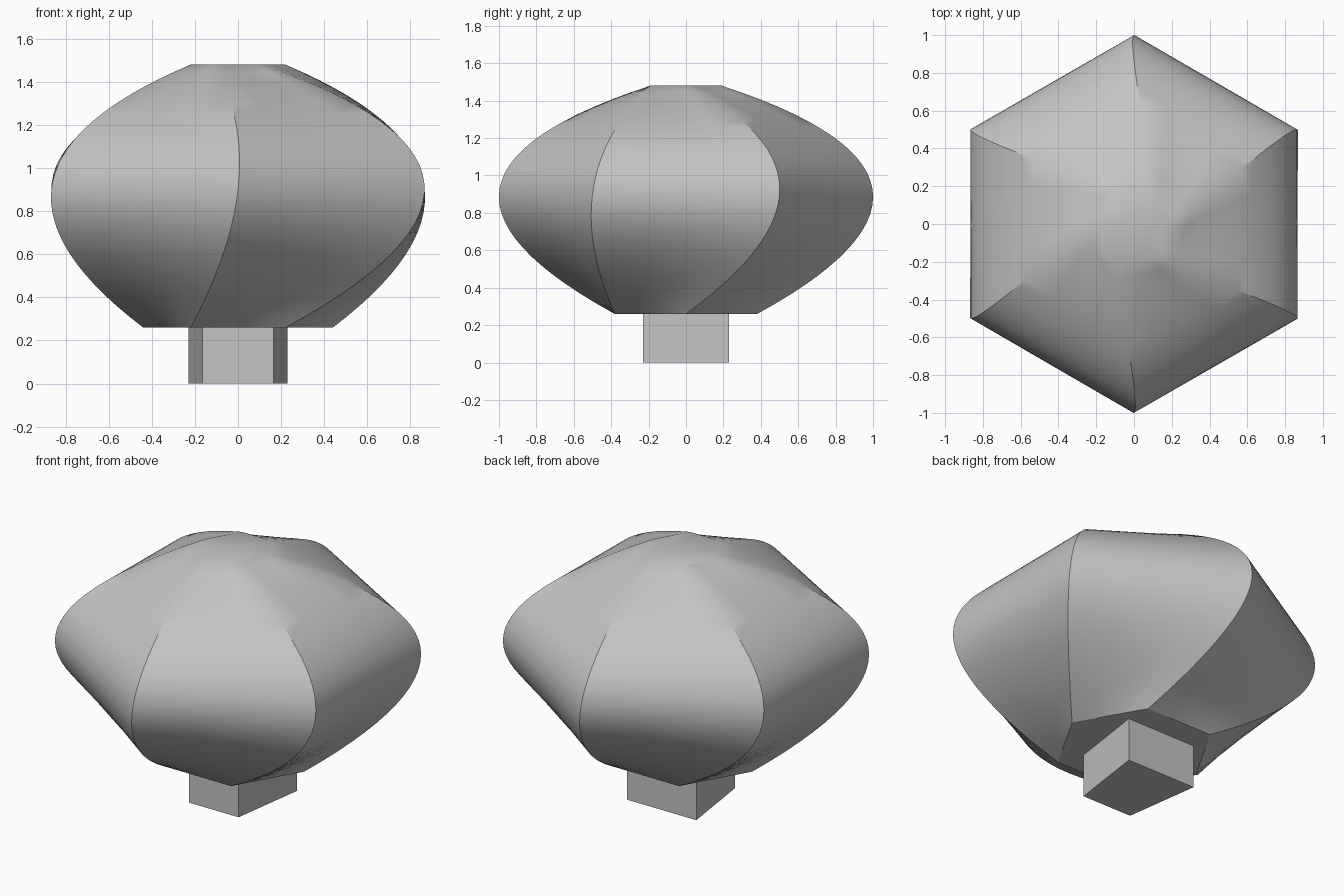
import bpy
import bmesh
from math import radians
from mathutils import Matrix, Vector

cube = bpy.data.objects.get("Cube")
if cube:
    bpy.data.objects.remove(cube, do_unlink=True)

grey = bpy.data.materials.new("plain_grey")
grey.use_nodes = True
colour = (0.55, 0.55, 0.55, 1)
grey.diffuse_color = colour
grey.node_tree.nodes["Principled BSDF"].inputs["Base Color"].default_value = colour

SIDES, ACROSS, STEPS = 6, 4, 28


def loft(name, rings):
    """Skin a stack of closed rings and cap both ends."""
    bm = bmesh.new()
    rows = [[bm.verts.new(p) for p in ring] for ring in rings]
    n = len(rows[0])
    for low, high in zip(rows, rows[1:]):
        for i in range(n):
            j = (i + 1) % n
            bm.faces.new((low[i], low[j], high[j], high[i]))
    bm.faces.new(rows[0][::-1])
    bm.faces.new(rows[-1])
    bmesh.ops.recalc_face_normals(bm, faces=bm.faces)
    mesh = bpy.data.meshes.new(name)
    bm.to_mesh(mesh)
    bm.free()
    obj = bpy.data.objects.new(name, mesh)
    bpy.context.collection.objects.link(obj)
    mesh.materials.append(grey)
    return obj


def corner(radius, degrees, z):
    return Matrix.Rotation(radians(degrees), 3, "Z") @ Vector((radius, 0, z))


# Body: one corner curve through the bottom, twisted middle and top hexagons
bottom, middle, top = corner(0.44, 0, 0.26), corner(1, 30, 0.9), corner(0.22, 0, 1.48)
span_low, span_high = (middle - bottom).length, (top - middle).length
knot = span_low / (span_low + span_high)


def corner_curve(t):
    return (bottom * ((t - knot) * (t - 1) / knot)
            + middle * (t * (t - 1) / (knot * (knot - 1)))
            + top * (t * (t - knot) / (1 - knot)))


def hexagon(t):
    p = corner_curve(t)
    corners = [Matrix.Rotation(radians(60 * k), 3, "Z") @ p for k in range(SIDES)]
    return [corners[k].lerp(corners[(k + 1) % SIDES], u / ACROSS)
            for k in range(SIDES) for u in range(ACROSS)]


body = loft("twisted_body", [hexagon(s / STEPS) for s in range(STEPS + 1)])
bpy.ops.object.select_all(action="DESELECT")
body.select_set(True)
bpy.context.view_layer.objects.active = body
bpy.ops.object.shade_smooth_by_angle(angle=radians(30))

# Base: upright block, narrower at the front
outline = [(-0.165, -0.23), (0.165, -0.23), (0.23, 0.23), (-0.23, 0.23)]
loft("base_block", [[(x, y, z) for x, y in outline] for z in (0, 0.26)])
